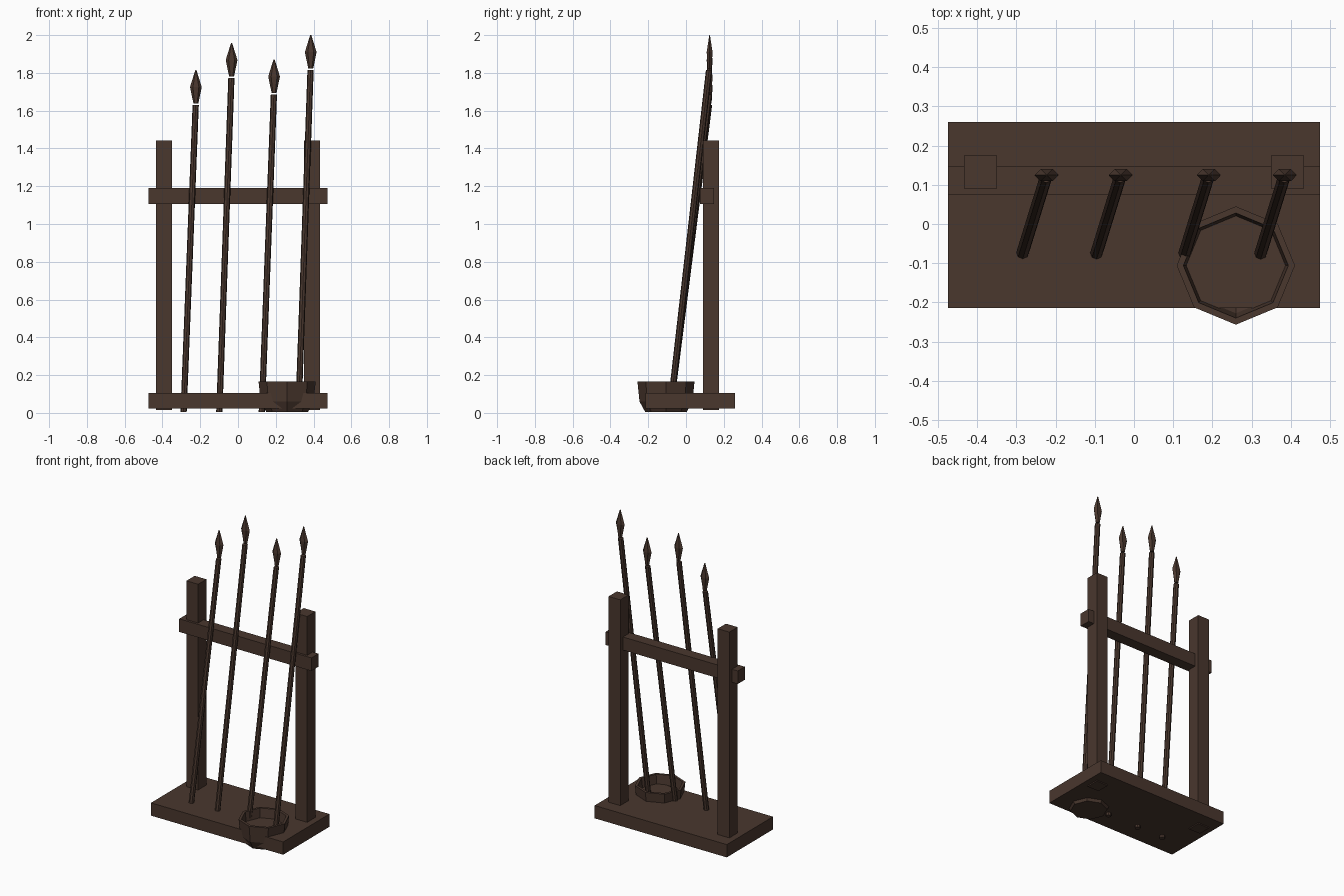
import bpy
import bmesh
from math import cos, sin, pi
from mathutils import Vector

old = bpy.data.objects.get("Cube")
if old:
    bpy.data.objects.remove(old, do_unlink=True)

wood = bpy.data.materials.new("dark brown wood")
wood.use_nodes = True
WOOD = (0.067, 0.038, 0.027, 1)
wood.diffuse_color = WOOD
wood.node_tree.nodes["Principled BSDF"].inputs["Base Color"].default_value = WOOD


def add_object(name, bm):
    bmesh.ops.recalc_face_normals(bm, faces=bm.faces)
    mesh = bpy.data.meshes.new(name)
    bm.to_mesh(mesh)
    bm.free()
    mesh.materials.append(wood)
    obj = bpy.data.objects.new(name, mesh)
    bpy.context.collection.objects.link(obj)
    return obj


def box(name, low, high):
    low, high = Vector(low), Vector(high)
    bm = bmesh.new()
    bmesh.ops.create_cube(bm, size=1)
    bmesh.ops.scale(bm, vec=high - low, verts=bm.verts)
    bmesh.ops.translate(bm, vec=(low + high) / 2, verts=bm.verts)
    return add_object(name, bm)


def loft(name, rings, sides):
    """Skin a stack of (centre, x radius, y radius) rings and cap both ends."""
    bm = bmesh.new()
    loops = []
    for centre, rx, ry in rings:
        angles = [2 * pi * i / sides for i in range(sides)]
        loops.append([bm.verts.new(Vector(centre) + Vector((rx * cos(a), ry * sin(a), 0)))
                      for a in angles])
    for a, b in zip(loops, loops[1:]):
        for i in range(sides):
            j = (i + 1) % sides
            bm.faces.new((a[i], a[j], b[j], b[i]))
    bm.faces.new(loops[0])
    bm.faces.new(loops[-1])
    return add_object(name, bm)


# Rack frame
box("base", (-0.475, -0.215, 0.022), (0.475, 0.26, 0.105))
box("top_rail", (-0.475, 0.075, 1.105), (0.475, 0.147, 1.19))
for side, x in (("right", -0.392), ("left", 0.392)):
    box(side + "_post", (x - 0.042, 0.09, 0.015), (x + 0.042, 0.175, 1.442))

# Leaning spears: foot position and shaft top height
LEAN, FOOT_Y, HEAD_Y = 0.064, -0.085, 0.125
for n, (x, top) in enumerate(((-0.288, 1.63), (-0.099, 1.773), (0.126, 1.686), (0.32, 1.815)), 1):
    loft(f"spear_shaft_{n}", [((x, FOOT_Y, 0.005), 0.0165, 0.0165),
                              ((x + LEAN, HEAD_Y - 0.003, top), 0.0165, 0.0165)], 8)
    hx = x + LEAN + 0.001
    loft(f"spear_head_{n}", [((hx, HEAD_Y, top + 0.008), 0.013, 0.012),
                             ((hx, HEAD_Y, top + 0.095), 0.031, 0.018),
                             ((hx, HEAD_Y, top + 0.185), 0.003, 0.002)], 6)

# Octagonal bowl: outer wall up, over the rim, inner wall down
profile = [(0.11, 0.005), (0.14, 0.06), (0.151, 0.165),
           (0.134, 0.165), (0.122, 0.065), (0.09, 0.025)]
loft("bowl", [((0.26, -0.106, z), r, r) for r, z in profile], 8)
